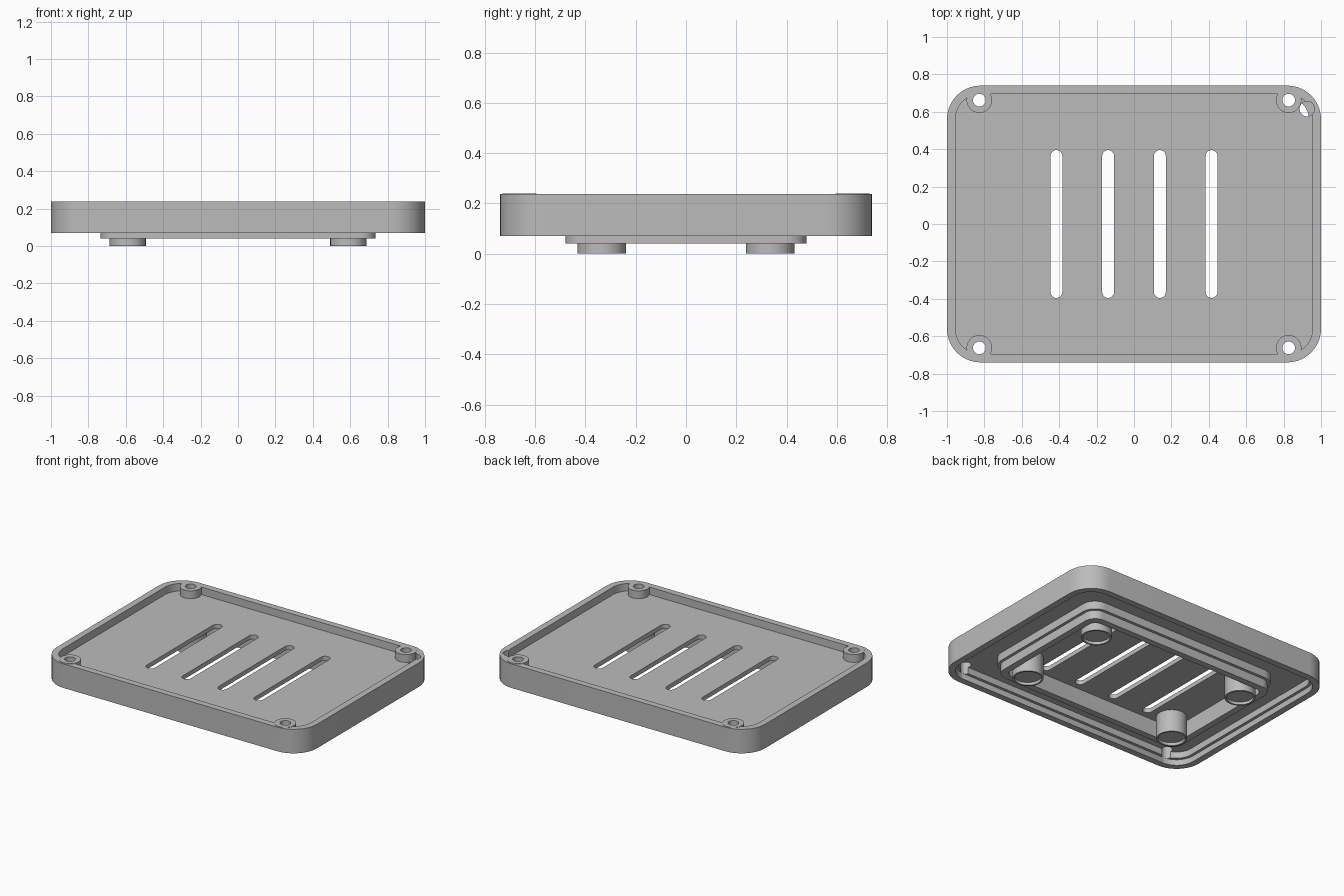
import bpy, bmesh
from math import sin, cos, pi

cube = bpy.data.objects.get("Cube")
if cube:
    bpy.data.objects.remove(cube, do_unlink=True)

grey = bpy.data.materials.new("plain grey")
grey.use_nodes = True
grey.diffuse_color = (0.5, 0.5, 0.5, 1)
grey.node_tree.nodes["Principled BSDF"].inputs["Base Color"].default_value = (0.5, 0.5, 0.5, 1)

BOTTOM, TOP = 0.07, 0.237
DECK, FLOOR = 0.155, 0.185


def prism(name, centre, half, radius, z0, z1, steps=10):
    """Upright block with rounded corners; a cylinder when radius equals half."""
    bm = bmesh.new()
    ring = []
    for q, (sx, sy) in enumerate([(1, 1), (-1, 1), (-1, -1), (1, -1)]):
        for i in range(steps + 1):
            a = (q + i / steps) * pi / 2
            ring.append(bm.verts.new((centre[0] + sx * (half[0] - radius) + radius * cos(a),
                                      centre[1] + sy * (half[1] - radius) + radius * sin(a), z0)))
    bmesh.ops.remove_doubles(bm, verts=ring, dist=0.0001)
    face = bm.faces.new(list(bm.verts))
    new = bmesh.ops.extrude_face_region(bm, geom=[face])["geom"]
    for v in new:
        if isinstance(v, bmesh.types.BMVert):
            v.co.z = z1
    bmesh.ops.recalc_face_normals(bm, faces=bm.faces)
    mesh = bpy.data.meshes.new(name)
    bm.to_mesh(mesh)
    bm.free()
    ob = bpy.data.objects.new(name, mesh)
    bpy.context.collection.objects.link(ob)
    mesh.materials.append(grey)
    return ob


def rod(name, x, y, r, z0, z1):
    return prism(name, (x, y), (r, r), r, z0, z1)


def activate(ob):
    bpy.ops.object.select_all(action='DESELECT')
    ob.select_set(True)
    bpy.context.view_layer.objects.active = ob


def cut(ob, cutter):
    mod = ob.modifiers.new("cut", 'BOOLEAN')
    mod.operation, mod.solver, mod.object = 'DIFFERENCE', 'EXACT', cutter
    activate(ob)
    bpy.ops.object.modifier_apply(modifier=mod.name)
    bpy.data.objects.remove(cutter, do_unlink=True)


def block(name, hx, hy, r, z0, z1):
    return prism(name, (0, 0), (hx, hy), r, z0, z1)


corners = [(sx, sy) for sx in (-1, 1) for sy in (-1, 1)]
side = {-1: "right", 1: "left"}
end = {-1: "front", 1: "back"}
parts = []

# Tray: shallow pocket above, stepped recess below
tray = block("tray", 1, 0.74, 0.18, BOTTOM, TOP)
cut(tray, block("pocket", 0.955, 0.695, 0.135, FLOOR, 0.3))
cut(tray, block("wide_recess", 0.955, 0.695, 0.135, 0, 0.11))
cut(tray, block("deep_recess", 0.935, 0.675, 0.115, 0, DECK))

# Drain slots, screw holes and the single corner hole
for x in (-0.415, -0.138, 0.138, 0.415):
    cut(tray, prism("slot", (x, 0), (0.032, 0.395), 0.032, 0, 0.3))
for sx, sy in corners:
    cut(tray, rod("hole", sx * 0.827, sy * 0.662, 0.034, 0, 0.3))
cut(tray, rod("corner_hole", 0.925, 0.615, 0.04, 0.12, 0.3))
parts.append(tray)

# Raised frame beneath, with a ledge on its outer side
for name, grow, z0, z1 in (("lower_frame", 0, 0.04, DECK + 0.005),
                           ("frame_ledge", 0.02, 0.10, DECK + 0.005)):
    frame = block(name, 0.735 + grow, 0.48 + grow, 0.08 + grow, z0, z1)
    cut(frame, block("opening", 0.69 + grow * 0.5, 0.435 + grow * 0.5, 0.05, 0, DECK))
    cut(frame, block("clearance", 0.69, 0.435, 0.05, 0, 0.3))
    parts.append(frame)

# Corner screw bosses and hollow-ended feet
for sx, sy in corners:
    tag = end[sy] + "_" + side[sx]
    x, y = sx * 0.827, sy * 0.662
    boss = rod(tag + "_boss", x, y, 0.068, DECK + 0.005, TOP + 0.002)
    cut(boss, rod("bore", x, y, 0.034, 0, 0.3))
    foot = rod(tag + "_foot", sx * 0.59, sy * 0.335, 0.097, 0, DECK + 0.005)
    cut(foot, rod("hollow", sx * 0.59, sy * 0.335, 0.085, -0.1, 0.02))
    parts += [boss, foot]

for ob in parts:
    activate(ob)
    bpy.ops.object.shade_smooth_by_angle(angle=pi / 6)
